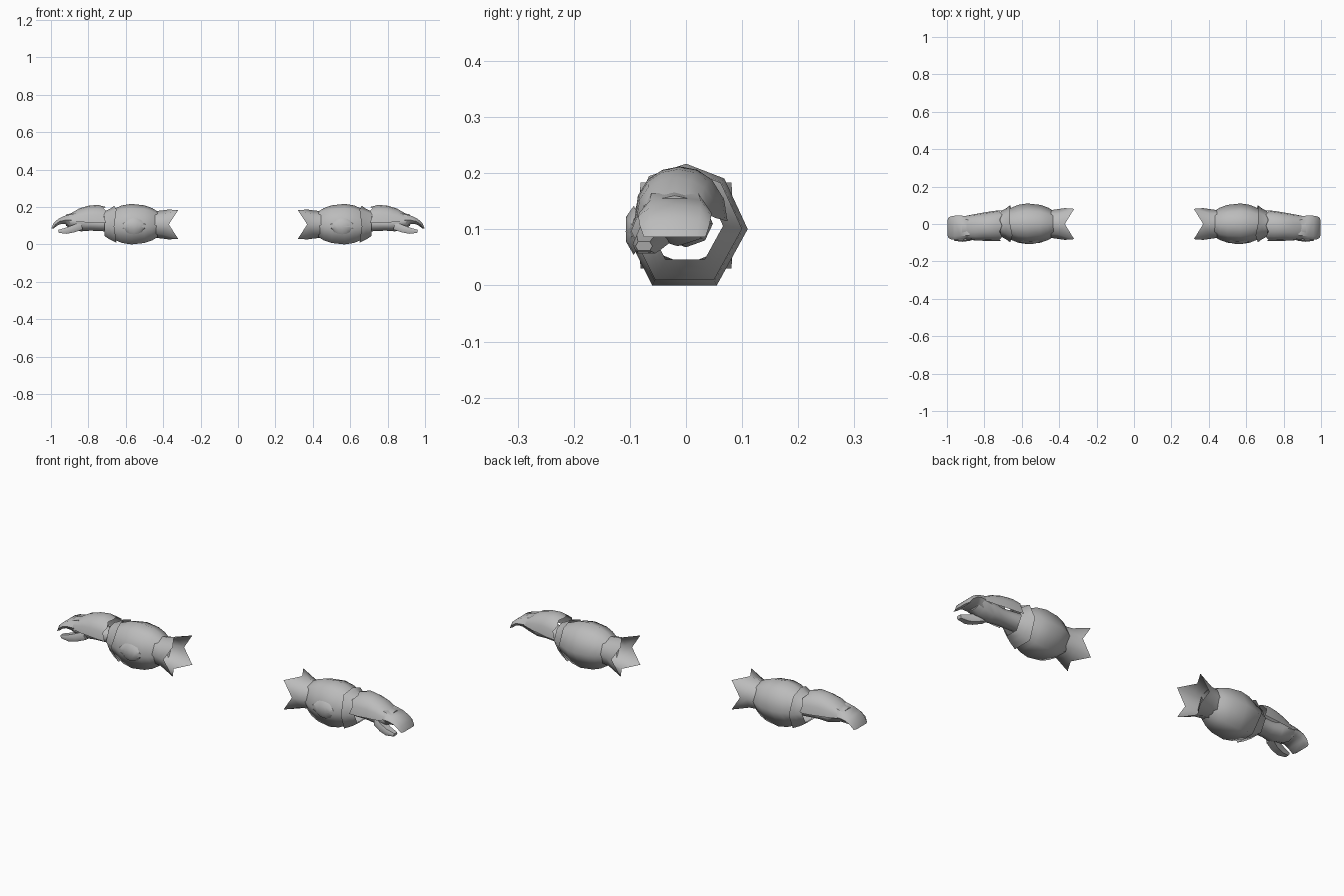
import bpy, bmesh, math

if "Cube" in bpy.data.objects:
    bpy.data.objects.remove(bpy.data.objects["Cube"])

steel = bpy.data.materials.new("grey steel")
steel.use_nodes = True
steel.diffuse_color = (0.5, 0.5, 0.5, 1)
steel.node_tree.nodes["Principled BSDF"].inputs["Base Color"].default_value = (0.5, 0.5, 0.5, 1)


def loft(name, rows, closed=True, caps=False, angle=50):
    """Skin rows of points, mirror to the other arm and shade smoothly."""
    bm = bmesh.new()
    vs = [[bm.verts.new(p) for p in row] for row in rows]
    n = len(rows[0])
    for a, b in zip(vs, vs[1:]):
        for i in range(n if closed else n - 1):
            j = (i + 1) % n
            bm.faces.new((a[i], a[j], b[j], b[i]))
    if caps:
        bm.faces.new(vs[0][::-1])
        bm.faces.new(vs[-1])
    bmesh.ops.recalc_face_normals(bm, faces=bm.faces[:])
    mesh = bpy.data.meshes.new(name)
    bm.to_mesh(mesh)
    bm.free()
    mesh.materials.append(steel)
    ob = bpy.data.objects.new(name, mesh)
    bpy.context.collection.objects.link(ob)
    ob.modifiers.new("Mirror", "MIRROR").use_mirror_merge = False
    bpy.ops.object.select_all(action="DESELECT")
    ob.select_set(True)
    bpy.context.view_layer.objects.active = ob
    bpy.ops.object.shade_smooth_by_angle(angle=math.radians(angle))
    return ob


def ring(x, cy, cz, ry, rz, n=8, start=0.0, zig=0.0):
    """Ring across x; every second point is shifted along x by zig."""
    pts = []
    for i in range(n):
        a = start + math.tau * i / n
        pts.append((x + (zig if i % 2 else 0), cy + ry * math.cos(a), cz + rz * math.sin(a)))
    return pts


# Seven-sided section of the forearm, as (y, z) on a unit radius
HEPT = [(0, 1), (0.62, 0.76), (1, -0.06), (0.5, -0.97), (-0.55, -0.97), (-0.98, -0.1), (-0.6, 0.8)]


def hept(x, r, cz=0.107):
    return [(x, y * r, cz + z * r) for y, z in HEPT]


# Bulging forearm shell, open at both ends
loft("forearm_shell", [hept(x, r) for x, r in (
    (0.43, 0.07), (0.46, 0.088), (0.50, 0.102), (0.57, 0.11),
    (0.62, 0.102), (0.66, 0.085), (0.70, 0.07))], angle=70)

# Elbow cuff with four points
loft("elbow_cuff", [
    ring(0.37, 0, 0.107, 0.085, 0.080, 8, 0, -0.05),
    ring(0.405, 0, 0.107, 0.080, 0.075),
    ring(0.46, 0, 0.107, 0.072, 0.070)], angle=70)
# Spread the cuff points to the full width
for v in bpy.data.objects["elbow_cuff"].data.vertices:
    if v.co.x < 0.33:
        v.co.y *= 1.35
        v.co.z = 0.107 + (v.co.z - 0.107) * 1.35

# Flared wrist cuff with a toothed rim
rim = [(x - (0.012 if i in (3, 4, 6) else 0), y, z)
       for i, (x, y, z) in enumerate(hept(0.662, 0.1))]
loft("wrist_cuff", [rim, hept(0.685, 0.083), hept(0.715, 0.066, 0.11)], angle=70)

# Leaf shaped blade on the front of the forearm
rows = []
for i in range(9):
    t = i / 8
    s = math.sin(math.pi * t)
    x = 0.475 + 0.165 * t
    y = -0.088 - 0.019 * s
    rows.append([(x, y + 0.014, 0.1 + 0.042 * s), (x, y, 0.098 + 0.024 * s),
                 (x, y, 0.096 - 0.018 * s), (x, y + 0.014, 0.094 - 0.04 * s)])
loft("forearm_blade", rows, closed=False, angle=40)

# Hand: wrist, palm and curled mitten fingers
loft("wrist_and_palm", [ring(*r) for r in (
    (0.68, 0.0, 0.11, 0.048, 0.042), (0.74, -0.005, 0.11, 0.048, 0.038),
    (0.79, -0.01, 0.11, 0.05, 0.036), (0.84, -0.015, 0.115, 0.058, 0.045),
    (0.89, -0.02, 0.125, 0.062, 0.042), (0.92, -0.02, 0.13, 0.058, 0.03))],
    caps=True, angle=60)


def slab(path, w=0.7):
    """Six-sided finger sections from (x, z_top, x_low, z_low, y0, y1)."""
    rows = []
    for x, zt, xl, zl, y0, y1 in path:
        c, h = (y0 + y1) / 2, (y1 - y0) / 2
        xm, zm = (x + xl) / 2, (zt + zl) / 2
        rows.append([(x, c + w * h, zt), (xm, y1, zm), (xl, c + w * h, zl),
                     (xl, c - w * h, zl), (xm, y0, zm), (x, c - w * h, zt)])
    return rows


loft("fingers", slab([
    (0.88, 0.165, 0.89, 0.095, -0.08, 0.04), (0.93, 0.152, 0.92, 0.108, -0.083, 0.045),
    (0.96, 0.138, 0.945, 0.11, -0.085, 0.045), (0.985, 0.115, 0.965, 0.102, -0.083, 0.042),
    (0.998, 0.086, 0.985, 0.086, -0.075, 0.035)]), caps=True, angle=55)

loft("thumb", slab([
    (0.84, 0.12, 0.83, 0.08, -0.075, -0.015), (0.88, 0.105, 0.875, 0.065, -0.09, -0.035),
    (0.92, 0.09, 0.915, 0.057, -0.095, -0.048), (0.962, 0.078, 0.958, 0.062, -0.09, -0.06)]),
    caps=True, angle=55)

# Arched armour plate over the back of the hand
rows = []
for x, y0, y1, z0, z1, zig in (
        (0.705, -0.092, 0.074, 0.115, 0.200, 0.014), (0.75, -0.092, 0.07, 0.115, 0.212, 0),
        (0.80, -0.09, 0.062, 0.118, 0.207, 0), (0.85, -0.088, 0.053, 0.120, 0.192, 0),
        (0.905, -0.08, 0.042, 0.125, 0.160, -0.008)):
    row = []
    for i in range(9):
        a = math.pi * i / 8
        row.append((x + (zig if i % 2 else 0), (y0 + y1) / 2 - (y1 - y0) / 2 * math.cos(a),
                    z0 + (z1 - z0) * math.sin(a) ** 0.8))
    rows.append(row)
loft("hand_plate", rows, closed=False, angle=50)
